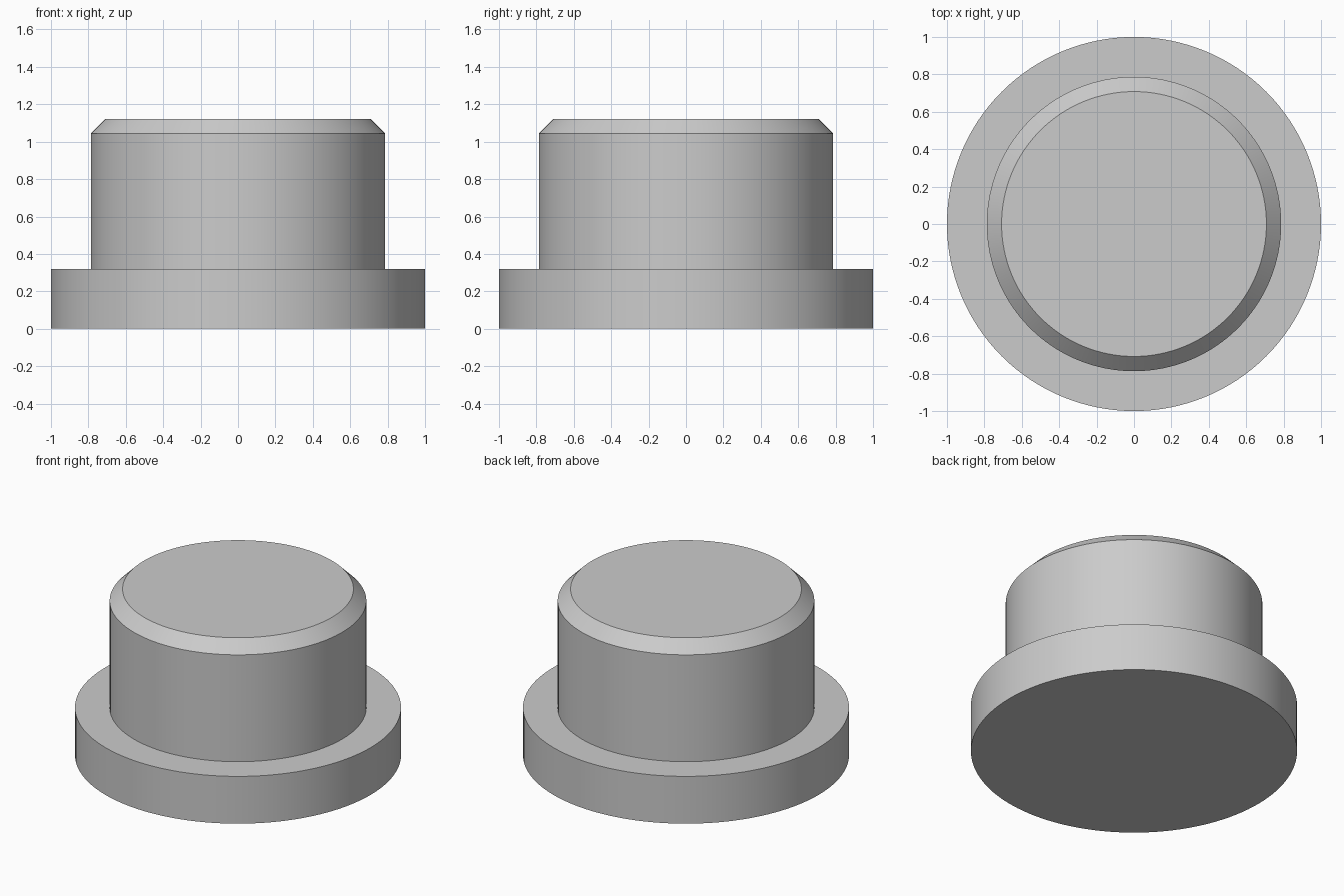
import bpy
import bmesh
import math

SEGMENTS = 128

default_cube = bpy.data.objects.get("Cube")
if default_cube:
    bpy.data.objects.remove(default_cube, do_unlink=True)

# Plain grey for the whole part
grey = bpy.data.materials.new("light_grey")
grey.use_nodes = True
colour = (0.6, 0.6, 0.6, 1.0)
grey.diffuse_color = colour
grey.node_tree.nodes["Principled BSDF"].inputs["Base Color"].default_value = colour


def turned_part(name, profile):
    """Closed solid of revolution from (radius, height) points, bottom to top."""
    bm = bmesh.new()
    rings = []
    for radius, height in profile:
        ring = []
        for i in range(SEGMENTS):
            angle = math.tau * i / SEGMENTS
            ring.append(bm.verts.new((radius * math.cos(angle), radius * math.sin(angle), height)))
        rings.append(ring)
    for low, high in zip(rings, rings[1:]):
        for i in range(SEGMENTS):
            j = (i + 1) % SEGMENTS
            bm.faces.new((low[i], low[j], high[j], high[i]))
    bm.faces.new(rings[0][::-1])
    bm.faces.new(rings[-1])
    mesh = bpy.data.meshes.new(name)
    bm.to_mesh(mesh)
    bm.free()
    mesh.materials.append(grey)
    obj = bpy.data.objects.new(name, mesh)
    bpy.context.collection.objects.link(obj)
    bpy.ops.object.select_all(action="DESELECT")
    obj.select_set(True)
    bpy.context.view_layer.objects.active = obj
    bpy.ops.object.shade_smooth_by_angle(angle=math.radians(30))
    return obj


# Flanged bushing: wide flange, straight barrel and chamfered top in one piece
turned_part("flanged_plug", [
    (1.0, 0.0),
    (1.0, 0.32),
    (0.787, 0.32),
    (0.787, 1.043),
    (0.708, 1.122),
])
